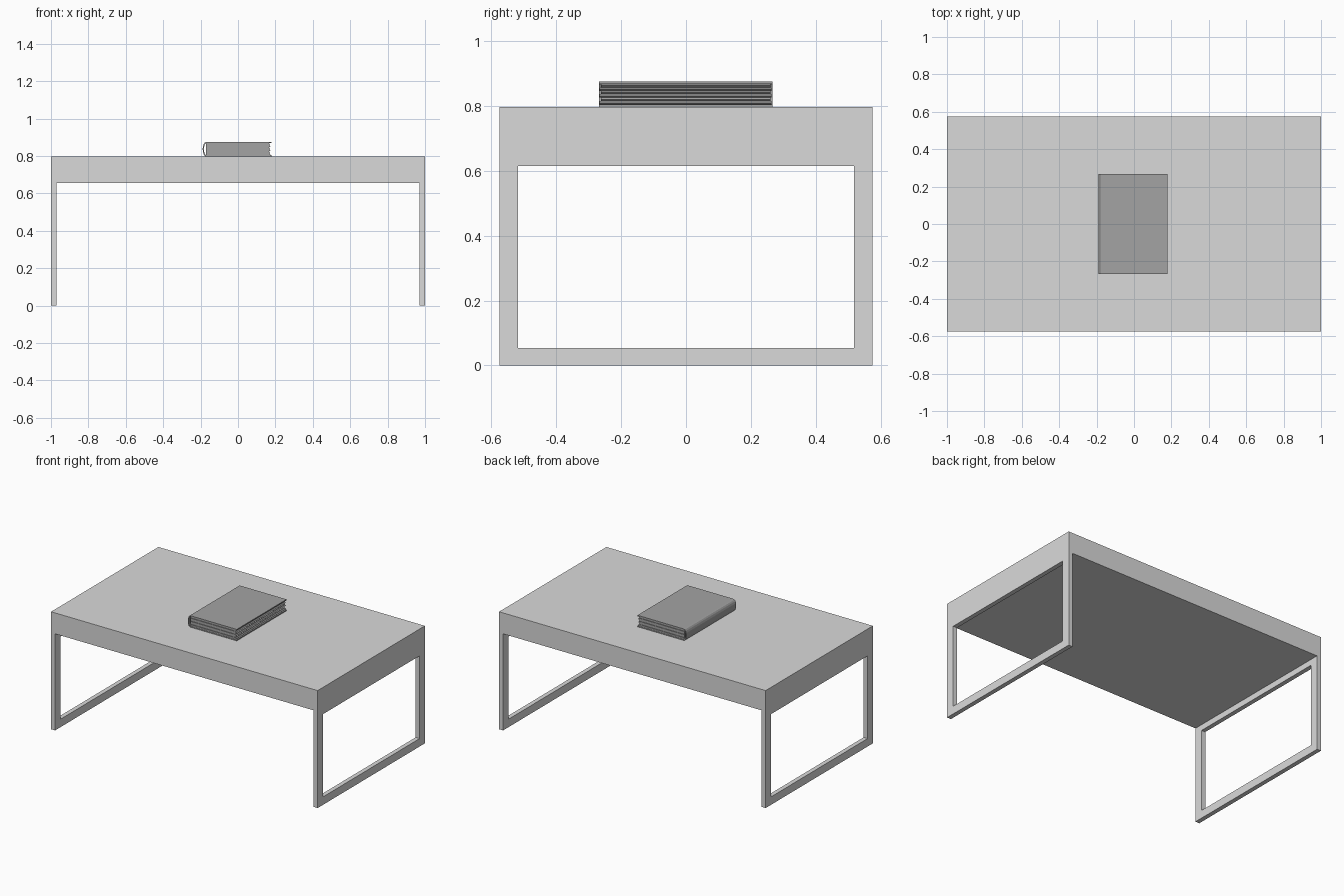
import bpy, bmesh, math

if "Cube" in bpy.data.objects:
    bpy.data.objects.remove(bpy.data.objects["Cube"])


def material(name, value):
    m = bpy.data.materials.new(name)
    m.diffuse_color = (value, value, value, 1)
    m.use_nodes = True
    m.node_tree.nodes["Principled BSDF"].inputs["Base Color"].default_value = m.diffuse_color
    return m


light_grey = material("light grey", 0.70)
mid_grey = material("mid grey", 0.37)


def extrude_y(name, profile, y0, y1, mat):
    """Solid made by sweeping an (x, z) outline from y0 to y1."""
    bm = bmesh.new()
    face = bm.faces.new([bm.verts.new((x, y0, z)) for x, z in profile])
    ext = bmesh.ops.extrude_face_region(bm, geom=[face])
    moved = [v for v in ext["geom"] if isinstance(v, bmesh.types.BMVert)]
    bmesh.ops.translate(bm, verts=moved, vec=(0, y1 - y0, 0))
    bmesh.ops.recalc_face_normals(bm, faces=bm.faces)
    mesh = bpy.data.meshes.new(name)
    bm.to_mesh(mesh)
    bm.free()
    mesh.materials.append(mat)
    obj = bpy.data.objects.new(name, mesh)
    bpy.context.collection.objects.link(obj)
    return obj


# Table: thick top and two side panels in one piece
HALF_X, HALF_Y, TOP, UNDER, INNER = 1.0, 0.575, 0.797, 0.655, 0.97
table = extrude_y("table", [(-HALF_X, 0), (-HALF_X, TOP), (HALF_X, TOP), (HALF_X, 0),
                            (INNER, 0), (INNER, UNDER), (-INNER, UNDER), (-INNER, 0)],
                  -HALF_Y, HALF_Y, light_grey)

# Opening through both side panels, leaving rectangular leg frames
cutter = extrude_y("leg_opening_cutter", [(-1.2, 0.054), (-1.2, 0.615), (1.2, 0.615), (1.2, 0.054)],
                   -0.518, 0.518, light_grey)
cutter.hide_render = True
cutter.hide_viewport = True
cut = table.modifiers.new("leg openings", "BOOLEAN")
cut.operation = "DIFFERENCE"
cut.solver = "EXACT"
cut.object = cutter

# Book cover: two boards joined by a rounded spine
B0, B1, THICK = TOP, 0.875, 0.007
Y0, Y1, FORE = -0.268, 0.266, 0.178
mid, half = (B0 + B1) / 2, (B1 - B0) / 2


def spine(inset):
    pts = []
    for i in range(9):
        a = math.pi / 2 + math.pi * i / 8
        pts.append((-0.17 + (0.019 - inset) * math.cos(a), mid + (half - inset) * math.sin(a)))
    return pts


cover = extrude_y("book_cover", [(FORE, B1)] + spine(0) + [(FORE, B0), (FORE, B0 + THICK)]
                  + spine(THICK)[::-1] + [(FORE, B1 - THICK)], Y0, Y1, mid_grey)

# Pages: folded sections with pointed fore edges, the ends slightly stepped
SECTIONS = 6
step = (B1 - B0 - 2 * THICK) / SECTIONS
for i in range(SECTIONS):
    z = B0 + THICK + i * step
    tip = FORE - 0.004 - 0.003 * (i % 2)
    inset = 0.002 + 0.004 * (i % 2)
    extrude_y(f"page_section_{i + 1}", [(-0.172, z), (-0.172, z + step), (tip - 0.006, z + step),
                                       (tip, z + step / 2), (tip - 0.006, z)],
              Y0 + inset, Y1 - inset, mid_grey)
